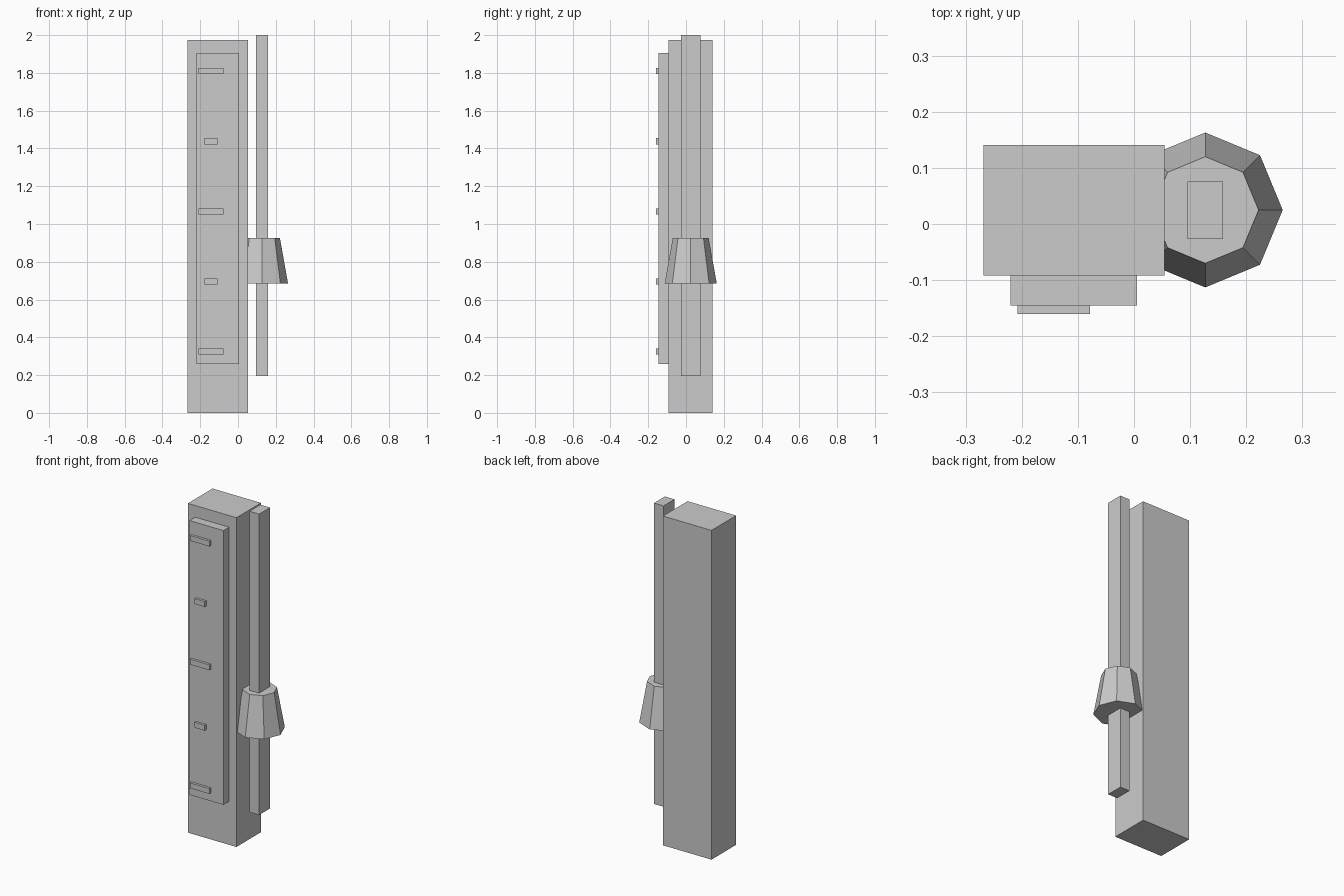
import bpy

cube = bpy.data.objects.get("Cube")
if cube:
    bpy.data.objects.remove(cube, do_unlink=True)

# One plain grey for every part
grey = bpy.data.materials.new("light grey")
grey.use_nodes = True
colour = (0.6, 0.6, 0.6, 1)
grey.diffuse_color = colour
grey.node_tree.nodes["Principled BSDF"].inputs["Base Color"].default_value = colour


def finish(name):
    obj = bpy.context.object
    obj.name = name
    obj.data.materials.append(grey)
    return obj


def box(name, x, y, z):
    """Box spanning the given (low, high) range on each axis."""
    spans = (x, y, z)
    bpy.ops.mesh.primitive_cube_add(size=1, location=[(a + b) / 2 for a, b in spans])
    bpy.context.object.scale = [b - a for a, b in spans]
    bpy.ops.object.transform_apply(location=False, rotation=False, scale=True)
    return finish(name)


# Upright housing with a raised scale plate on its front
box("housing", (-0.268, 0.054), (-0.092, 0.141), (0, 1.975))
box("scale_plate", (-0.22, 0.005), (-0.145, -0.092), (0.26, 1.905))

# Scale marks, alternating long and short
for i in range(5):
    half = 0.034 if i % 2 else 0.065
    z = 0.325 + i * 0.371
    box(f"scale_mark_{i + 1}", (-0.143 - half, -0.143 + half),
        (-0.16, -0.145), (z - 0.016, z + 0.016))

# Side rail and the tapered eight-sided slider on it
box("rail", (0.095, 0.159), (-0.027, 0.076), (0.195, 2))
bpy.ops.mesh.primitive_cone_add(vertices=8, radius1=0.138, radius2=0.095,
                                depth=0.242, location=(0.127, 0.025, 0.805))
finish("slider_knob")
